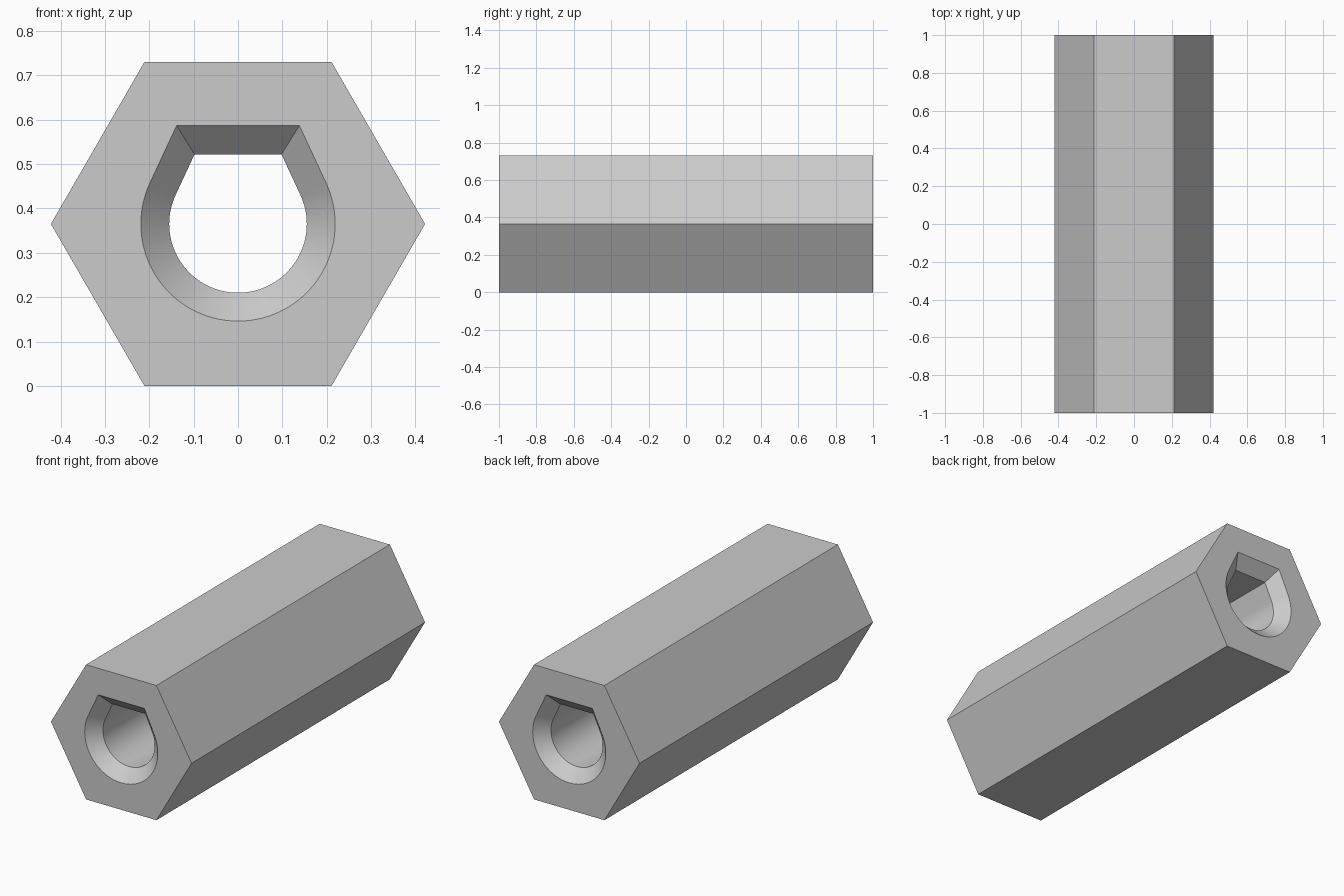
import bpy, bmesh, math

if "Cube" in bpy.data.objects:
    bpy.data.objects.remove(bpy.data.objects["Cube"], do_unlink=True)

HALF_LEN = 1.0
HEX_R = 0.4216                        # centre to hexagon corner
MID_Z = HEX_R * math.cos(math.pi / 6)
BORE_R, MOUTH_R = 0.155, 0.219
CHAMFER = 0.065
TANGENT = math.radians(25)            # where the straight flanks leave the arc
ARC_STEPS = 64

# Single material
grey = bpy.data.materials.new("light grey")
grey.use_nodes = True
colour = (0.6, 0.6, 0.6, 1)
grey.diffuse_color = colour
grey.node_tree.nodes["Principled BSDF"].inputs["Base Color"].default_value = colour


def hexagon():
    return [(HEX_R * math.cos(i * math.pi / 3), HEX_R * math.sin(i * math.pi / 3))
            for i in range(6)]


def teardrop(r):
    """Round bore with tangent flanks rising to a flat roof."""
    sweep = math.pi + 2 * TANGENT
    pts = [(0.632 * r, 1.012 * r)]
    for i in range(ARC_STEPS + 1):
        a = TANGENT - sweep * i / ARC_STEPS
        pts.append((r * math.cos(a), r * math.sin(a)))
    return pts + [(-0.632 * r, 1.012 * r)]


bm = bmesh.new()


def ring(points, y):
    return [bm.verts.new((x, y, z + MID_Z)) for x, z in points]


def bridge(a, b):
    for i in range(len(a)):
        j = (i + 1) % len(a)
        bm.faces.new((a[i], a[j], b[j], b[i]))


def cap(*rings):
    """Fill the flat end between the hexagon and the bore mouth."""
    edges = []
    for r in rings:
        for i in range(len(r)):
            pair = (r[i], r[(i + 1) % len(r)])
            edges.append(bm.edges.get(pair) or bm.edges.new(pair))
    bmesh.ops.triangle_fill(bm, use_beauty=True, edges=edges)


# Outer hexagonal wall
outer = [ring(hexagon(), y) for y in (-HALF_LEN, HALF_LEN)]
bridge(*outer)

# Bore with a chamfered mouth at each end
inner = [ring(teardrop(r), y) for r, y in (
    (MOUTH_R, -HALF_LEN), (BORE_R, CHAMFER - HALF_LEN),
    (BORE_R, HALF_LEN - CHAMFER), (MOUTH_R, HALF_LEN))]
for a, b in zip(inner, inner[1:]):
    bridge(a, b)

# End faces
cap(outer[0], inner[0])
cap(outer[1], inner[-1])

bmesh.ops.recalc_face_normals(bm, faces=bm.faces)
mesh = bpy.data.meshes.new("hex_spacer")
bm.to_mesh(mesh)
bm.free()
mesh.materials.append(grey)
spacer = bpy.data.objects.new("hex_spacer", mesh)
bpy.context.collection.objects.link(spacer)

# Smooth the round bore, keep the edges crisp
bpy.ops.object.select_all(action='DESELECT')
spacer.select_set(True)
bpy.context.view_layer.objects.active = spacer
bpy.ops.object.shade_smooth_by_angle(angle=math.radians(30))
